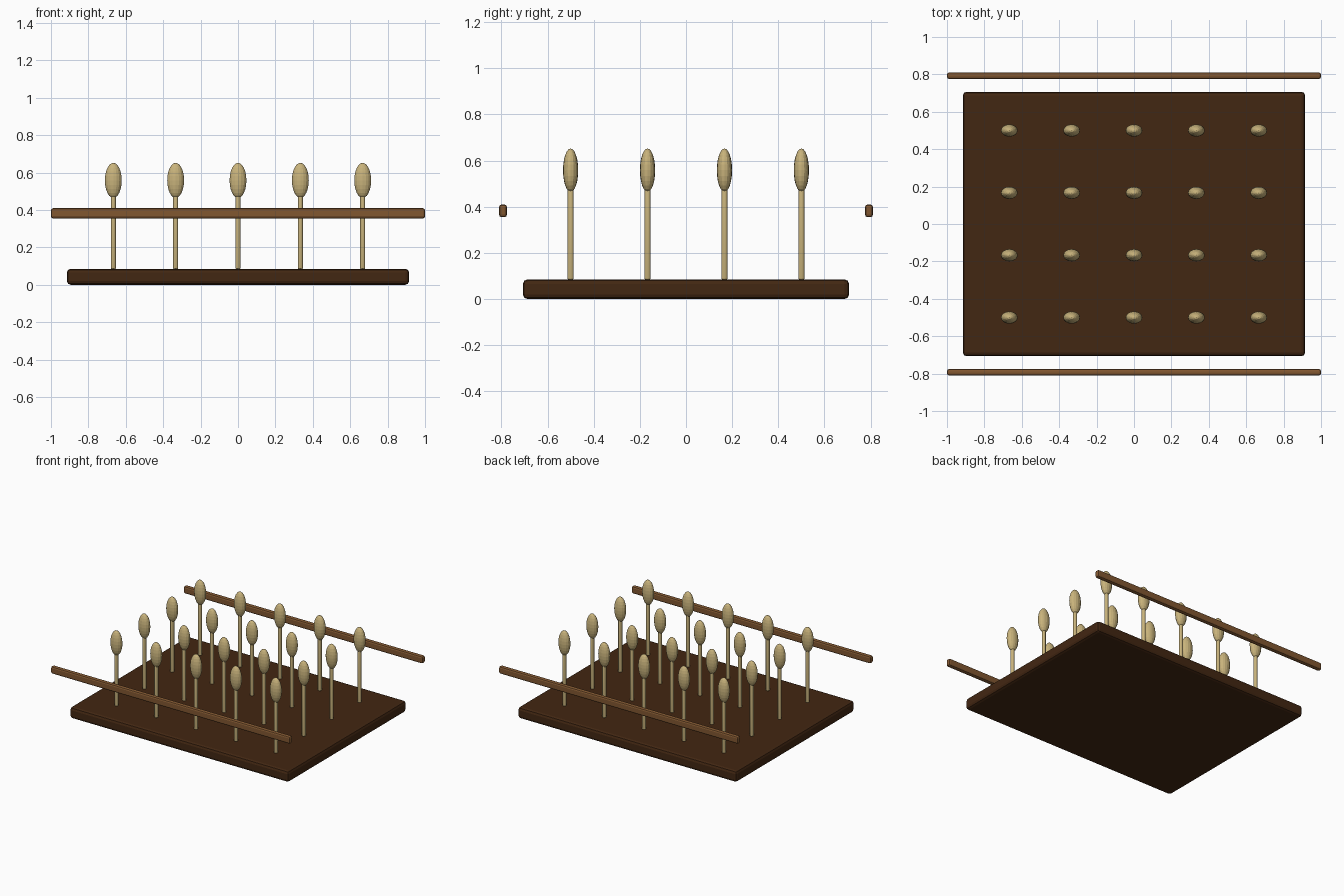
import bpy, math

if "Cube" in bpy.data.objects:
    bpy.data.objects.remove(bpy.data.objects["Cube"])


def material(name, rgb):
    m = bpy.data.materials.new(name)
    m.diffuse_color = (*rgb, 1)
    m.use_nodes = True
    m.node_tree.nodes["Principled BSDF"].inputs["Base Color"].default_value = m.diffuse_color
    return m


DARK = material("dark soil brown", (0.055, 0.02, 0.006))
WOOD = material("rail wood", (0.22, 0.095, 0.03))
STRAW = material("straw", (0.58, 0.45, 0.2))


def finish(name, mat):
    ob = bpy.context.object
    ob.name = name
    ob.data.materials.append(mat)
    bpy.ops.object.transform_apply(location=False, rotation=False, scale=True)
    return ob


def bevel(ob, width):
    mod = ob.modifiers.new("edge_bevel", 'BEVEL')
    mod.width, mod.segments = width, 2


def box(name, loc, size, mat, width):
    bpy.ops.mesh.primitive_cube_add(size=1, location=loc)
    bpy.context.object.scale = size
    bevel(finish(name, mat), width)


# Base slab
box("base", (0, 0, 0.0425), (1.83, 1.414, 0.085), DARK, 0.02)

# Side rails
for side, y in (("front", -0.793), ("back", 0.793)):
    box(side + "_rail", (0, y, 0.382), (2.0, 0.035, 0.055), WOOD, 0.012)

# Crop grid: thin stalks topped by flattened oval heads
for i in range(5):
    for j in range(4):
        x, y = (i - 2) / 3, (j - 1.5) / 3
        bpy.ops.mesh.primitive_cylinder_add(vertices=12, radius=0.014, depth=0.42, location=(x, y, 0.295))
        bevel(finish("stalk", STRAW), 0.004)
        bpy.ops.object.shade_smooth_by_angle(angle=math.radians(40))
        bpy.ops.mesh.primitive_uv_sphere_add(segments=16, ring_count=12, radius=1, location=(x, y, 0.558))
        bpy.context.object.scale = (0.045, 0.033, 0.094)
        finish("seed_head", STRAW)
